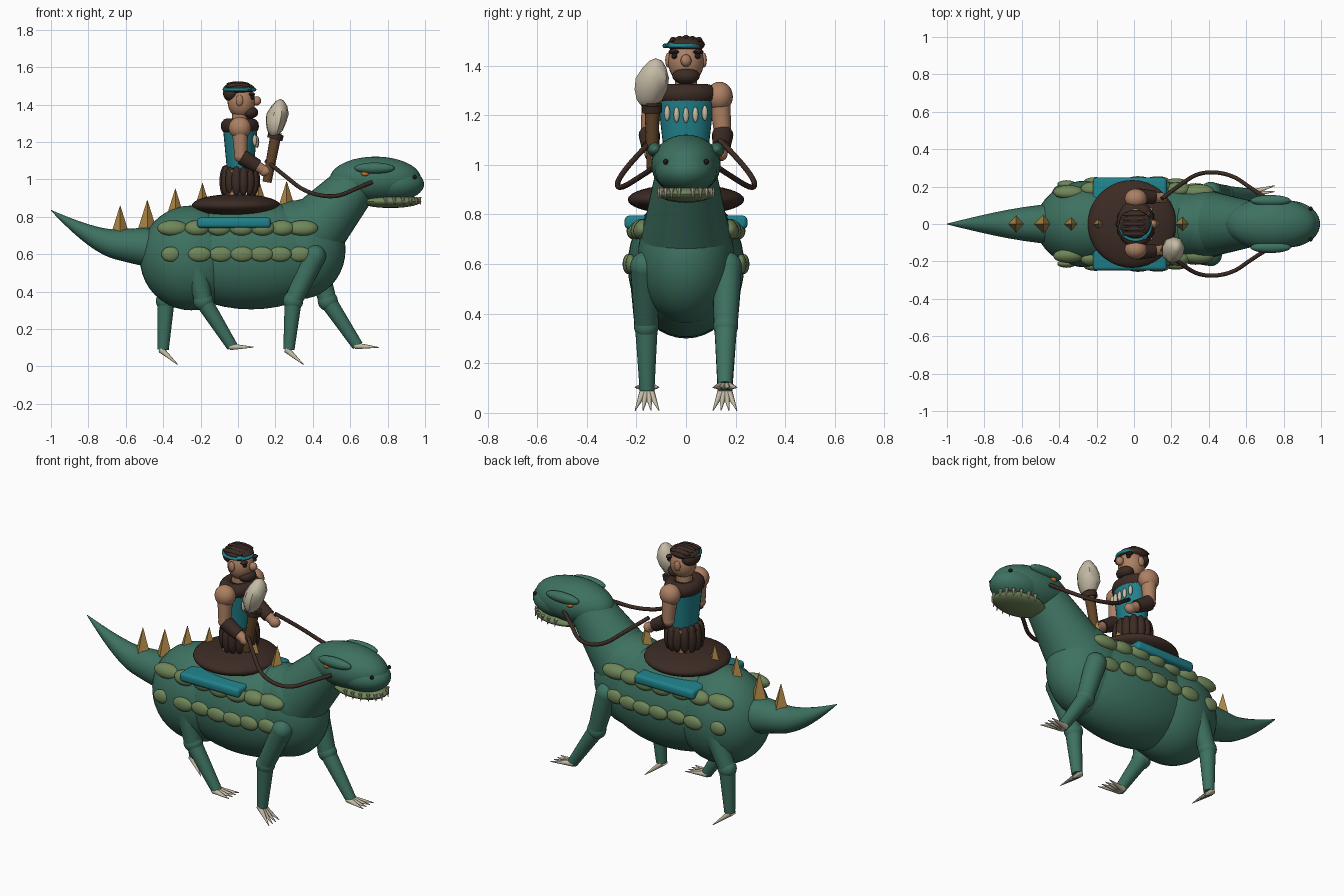
import bpy, bmesh, math, random
from mathutils import Vector, Matrix

if "Cube" in bpy.data.objects:
    bpy.data.objects.remove(bpy.data.objects["Cube"])

random.seed(4)


def mat(name, rgb):
    m = bpy.data.materials.new(name)
    m.diffuse_color = (*rgb, 1)
    m.use_nodes = True
    m.node_tree.nodes["Principled BSDF"].inputs["Base Color"].default_value = m.diffuse_color
    return m


GREEN = mat("hide green", (0.047, 0.165, 0.118))
OLIVE = mat("scute olive", (0.16, 0.24, 0.10))
TEAL = mat("cloth teal", (0.015, 0.22, 0.26))
BROWN = mat("fur brown", (0.045, 0.024, 0.018))
SKIN = mat("skin", (0.42, 0.215, 0.125))
BONE = mat("bone", (0.56, 0.50, 0.38))
OCHRE = mat("spike ochre", (0.42, 0.24, 0.06))
WOOD = mat("wood", (0.12, 0.06, 0.022))
ORANGE = mat("eye orange", (0.55, 0.16, 0.02))
BLACK = mat("black", (0.012, 0.01, 0.01))


def finish(name, bm, m, smooth=True):
    me = bpy.data.meshes.new(name)
    bmesh.ops.recalc_face_normals(bm, faces=bm.faces)
    bm.to_mesh(me)
    bm.free()
    me.materials.append(m)
    if smooth:
        me.shade_smooth()
        me.set_sharp_from_angle(angle=math.radians(40))
    ob = bpy.data.objects.new(name, me)
    bpy.context.collection.objects.link(ob)
    return ob


def ball(name, loc, radii, m, rot=None, seg=28):
    bm = bmesh.new()
    R = rot if rot else Matrix.Identity(4)
    M = Matrix.Translation(loc) @ R @ Matrix.Diagonal((*radii, 1))
    bmesh.ops.create_uvsphere(bm, u_segments=seg, v_segments=seg // 2, radius=1, matrix=M)
    return finish(name, bm, m)


def limb(name, a, b, r0, r1, m, seg=20, smooth=True):
    """Tapered cylinder from a to b."""
    a, b = Vector(a), Vector(b)
    d = b - a
    M = Matrix.Translation((a + b) / 2) @ d.to_track_quat('Z', 'Y').to_matrix().to_4x4()
    bm = bmesh.new()
    bmesh.ops.create_cone(bm, cap_ends=True, segments=seg, radius1=r0, radius2=r1,
                          depth=d.length, matrix=M)
    return finish(name, bm, m, smooth)


def tube(name, pts, m, depth, radii=None, res=4):
    """Smooth swept tube through a control path, as a mesh."""
    cu = bpy.data.curves.new(name, 'CURVE')
    cu.dimensions = '3D'
    cu.bevel_depth, cu.bevel_resolution, cu.use_fill_caps = depth, res, True
    sp = cu.splines.new('NURBS')
    sp.points.add(len(pts) - 1)
    for i, p in enumerate(pts):
        sp.points[i].co = (*p, 1)
        sp.points[i].radius = radii[i] if radii else 1
    sp.use_endpoint_u, sp.order_u, sp.resolution_u = True, 3, 8
    cu.materials.append(m)
    ob = bpy.data.objects.new(name, cu)
    bpy.context.collection.objects.link(ob)
    bpy.ops.object.select_all(action='DESELECT')
    ob.select_set(True)
    bpy.context.view_layer.objects.active = ob
    bpy.ops.object.convert(target='MESH')
    bpy.context.object.data.shade_smooth()
    return bpy.context.object


def ring(name, loc, major, minor, scale, m):
    bm = bmesh.new()
    n, k = 32, 12
    v = [[bm.verts.new((loc[0] + scale[0] * math.cos(u) * (major + minor * math.cos(w)),
                        loc[1] + scale[1] * math.sin(u) * (major + minor * math.cos(w)),
                        loc[2] + scale[2] * minor * math.sin(w)))
          for w in (j * math.tau / k for j in range(k))]
         for u in (i * math.tau / n for i in range(n))]
    for i in range(n):
        for j in range(k):
            i2, j2 = (i + 1) % n, (j + 1) % k
            bm.faces.new((v[i][j], v[i2][j], v[i2][j2], v[i][j2]))
    return finish(name, bm, m)


# --- Beast: body, neck, tail ---
BODY = {"hips": ((-0.25, 0, 0.58), (0.275, 0.232, 0.28)),
        "belly": ((0.07, 0, 0.595), (0.47, 0.235, 0.29)),
        "chest": ((0.33, 0, 0.625), (0.245, 0.195, 0.265))}
for n, (c, r) in BODY.items():
    ball(n, c, r, GREEN, seg=40)
ball("neck_base", (0.38, 0, 0.715), (0.19, 0.18, 0.185), GREEN, seg=36)
limb("neck", (0.42, 0, 0.74), (0.645, 0, 0.99), 0.172, 0.118, GREEN, 32)
tube("tail", [(-0.38, 0, 0.63), (-0.52, 0, 0.64), (-0.76, 0, 0.665), (-1.0, 0, 0.835)],
     GREEN, 0.1, [1.15, 1.02, 0.62, 0.02], 6)

# --- Beast: head ---
ball("head", (0.735, 0, 1.0), (0.245, 0.14, 0.122), GREEN, seg=36)
ball("snout", (0.825, 0, 0.975), (0.17, 0.125, 0.093), GREEN, seg=36)
ball("lower_jaw", (0.815, 0, 0.883), (0.165, 0.11, 0.036), OLIVE)
for s in (-1, 1):
    ball("brow_ridge", (0.73, s * 0.125, 1.06), (0.108, 0.03, 0.03), GREEN)
    ball("eye", (0.68, s * 0.128, 1.03), (0.022, 0.016, 0.014), ORANGE, seg=16)
    ball("nostril", (0.945, s * 0.082, 1.012), (0.011, 0.011, 0.011), BLACK, seg=12)
    for i in range(6):
        t = math.radians(15 + 17 * i)
        x, y = 0.815 + 0.16 * math.cos(t), s * 0.108 * math.sin(t)
        limb("tooth", (x, y, 0.905), (x + 0.006, y * 1.04, 0.862), 0.011, 0.001, BONE, 8)

# --- Spikes along the back ---
for x, z in ((-0.63, 0.71), (-0.485, 0.74), (-0.335, 0.80), (-0.19, 0.83),
             (-0.04, 0.85), (0.11, 0.85), (0.26, 0.84)):
    limb("back_spike", (x, 0, z), (x, 0, z + 0.15), 0.048, 0.001, OCHRE, 4, False)


# --- Scute rows on the flanks ---
def flank(x, z):
    best = 0.1
    for c, r in BODY.values():
        q = 1 - ((x - c[0]) / r[0]) ** 2 - ((z - c[2]) / r[2]) ** 2
        best = max(best, r[1] * math.sqrt(max(q, 0)))
    return best


for s in (-1, 1):
    for i, x in enumerate((-0.35, -0.22, -0.10, 0.02, 0.13, 0.235, 0.345)):
        y = s * flank(x, 0.74)
        ball("upper_scute", (x, y, 0.74), (0.083 if i in (0, 6) else 0.066, 0.036, 0.043),
             OLIVE, Matrix.Rotation(s * 0.5, 4, 'X'), 20)
        xl = -0.36 if i == 0 else x + 0.02 - i * 0.006
        ball("lower_scute", (xl, s * flank(xl, 0.6), 0.6),
             (0.05 if i == 0 else 0.062, 0.022, 0.04), OLIVE, None, 20)

# --- Legs: side, shoulder xz, knee xz, ankle xz, toe direction xz ---
LEGS = (("front_leg", -1, (0.41, 0.59), (0.295, 0.35), (0.272, 0.09), (0.09, -0.08)),
        ("front_leg", 1, (0.41, 0.59), (0.48, 0.35), (0.64, 0.11), (0.125, -0.008)),
        ("hind_leg", -1, (-0.22, 0.52), (-0.185, 0.35), (-0.03, 0.105), (0.125, -0.002)),
        ("hind_leg", 1, (-0.30, 0.55), (-0.385, 0.35), (-0.40, 0.09), (0.09, -0.08)))
for n, s, hip, knee, ankle, toe in LEGS:
    h, k, a = ((p[0], s * y, p[1]) for p, y in ((hip, 0.165), (knee, 0.16), (ankle, 0.157)))
    limb(n + "_upper", h, k, 0.06, 0.048, GREEN)
    ball(n + "_shoulder", h, (0.06, 0.06, 0.06), GREEN)
    ball(n + "_knee", k, (0.054, 0.05, 0.054), GREEN)
    limb(n + "_shin", k, a, 0.046, 0.03, GREEN)
    for j in (-1.5, -0.5, 0.5, 1.5):
        base = Vector((a[0] - 0.012, a[1] + j * 0.008, a[2]))
        limb("claw", base, base + Vector((toe[0], j * 0.024, toe[1])), 0.018, 0.002, BONE, 10)

# --- Saddle ---
bm = bmesh.new()
bmesh.ops.create_cube(bm, size=1, matrix=Matrix.Translation((-0.022, 0, 0.768))
                      @ Matrix.Diagonal((0.395, 0.495, 0.055, 1)))
bmesh.ops.bevel(bm, geom=bm.edges[:], offset=0.018, segments=3, affect='EDGES', profile=0.5)
finish("saddle_blanket", bm, TEAL)
ball("saddle", (-0.01, 0, 0.86), (0.237, 0.235, 0.062), BROWN, seg=36)

# --- Rider: torso and clothing ---
for s in (-1, 1):
    limb("rider_leg", (-0.02, s * 0.05, 0.87), (-0.01, s * 0.05, 1.05), 0.042, 0.05, SKIN)
for i in range(14):
    t = i * math.tau / 14
    ball("skirt_strip", (0.01 + 0.082 * math.cos(t), 0.092 * math.sin(t), 0.99),
         (0.028, 0.028, 0.08 + random.uniform(-0.006, 0.008)), BROWN, None, 14)
ball("skirt_waist", (0.01, 0, 1.04), (0.095, 0.105, 0.035), BROWN)
torso = limb("tunic", (0, 0, 1.04), (0, 0, 1.28), 0.088, 0.116, TEAL, 28)
for v in torso.data.vertices:
    v.co.x = 0.012 + v.co.x * 0.8
ring("fur_collar", (0.01, 0, 1.285), 0.085, 0.043, (0.8, 1, 0.95), BROWN)
ball("collar_fill", (0.01, 0, 1.285), (0.07, 0.085, 0.035), BROWN)
for i in range(5):
    y = (i - 2) * 0.038
    ball("necklace_tooth", (0.102 - 2.2 * y * y, y, 1.2 + 1.5 * y * y),
         (0.012, 0.012, 0.032), BONE, None, 12)

# --- Rider: arms and reins ---
for s in (-1, 1):
    sh, el, ha = (0.01, s * 0.135, 1.275), (0.015, s * 0.148, 1.125), (0.145, s * 0.14, 1.045)
    ball("shoulder", sh, (0.06, 0.054, 0.06), SKIN)
    limb("upper_arm", sh, el, 0.044, 0.034, SKIN)
    ball("elbow", el, (0.036, 0.034, 0.036), SKIN)
    limb("forearm", el, ha, 0.034, 0.026, SKIN)
    limb("wrist_guard", (0.02, s * 0.148, 1.121), (0.105, s * 0.143, 1.07), 0.043, 0.036, BROWN)
    ball("hand", ha, (0.033, 0.028, 0.03), SKIN)
    tube("rein", [(0.15, s * 0.135, 1.1), (0.25, s * 0.215, 1.02), (0.36, s * 0.282, 0.93),
                  (0.52, s * 0.268, 0.90), (0.64, s * 0.18, 0.955), (0.715, s * 0.135, 0.985)],
         BROWN, 0.011)

# --- Rider: head ---
limb("neck_rider", (0.01, 0, 1.28), (0.015, 0, 1.37), 0.045, 0.045, SKIN)
ball("face", (0.018, 0, 1.415), (0.074, 0.072, 0.088), SKIN)
ball("nose", (0.1, 0, 1.42), (0.024, 0.022, 0.025), SKIN, None, 16)
ball("beard", (0.062, 0, 1.358), (0.046, 0.055, 0.034), BROWN)
ball("hair_cap", (0.005, 0, 1.485), (0.085, 0.076, 0.034), BROWN)
ball("hair_back", (-0.035, 0, 1.46), (0.045, 0.066, 0.045), BROWN)
ring("headband", (0.008, -0.012, 1.48), 0.078, 0.009, (1.04, 0.95, 1), TEAL)
ball("headband_knot", (0.055, -0.06, 1.482), (0.02, 0.025, 0.011), TEAL, None, 14)
for i in range(5):
    ball("hair_lock", (0.0, (i - 2) * 0.026, 1.508 - 0.004 * abs(i - 2)),
         (0.066, 0.015, 0.016), BROWN, None, 14)
for s in (-1, 1):
    ball("ear", (0.008, s * 0.072, 1.422), (0.02, 0.012, 0.03), SKIN, None, 16)
    ball("eyebrow", (0.075, s * 0.05, 1.455), (0.018, 0.022, 0.01), BROWN, None, 14)
    ball("rider_eye", (0.078, s * 0.047, 1.438), (0.011, 0.012, 0.011), BLACK, None, 12)

# --- Club ---
limb("club_handle", (0.155, -0.135, 0.985), (0.205, -0.137, 1.25), 0.024, 0.03, WOOD, 12)
limb("club_binding", (0.196, -0.137, 1.215), (0.204, -0.137, 1.245), 0.042, 0.042, BROWN, 14)
bm = bmesh.new()
bmesh.ops.create_uvsphere(bm, u_segments=9, v_segments=7, radius=1)
for v in bm.verts:
    w = 1.0 - 0.22 * v.co.z * v.co.z + random.uniform(-0.06, 0.06)
    v.co = Vector((0.208 + 0.06 * v.co.x * w + 0.018 * v.co.z,
                   -0.138 + 0.072 * v.co.y * w + 0.016 * v.co.z, 1.327 + 0.103 * v.co.z))
finish("club_stone", bm, BONE, True)
